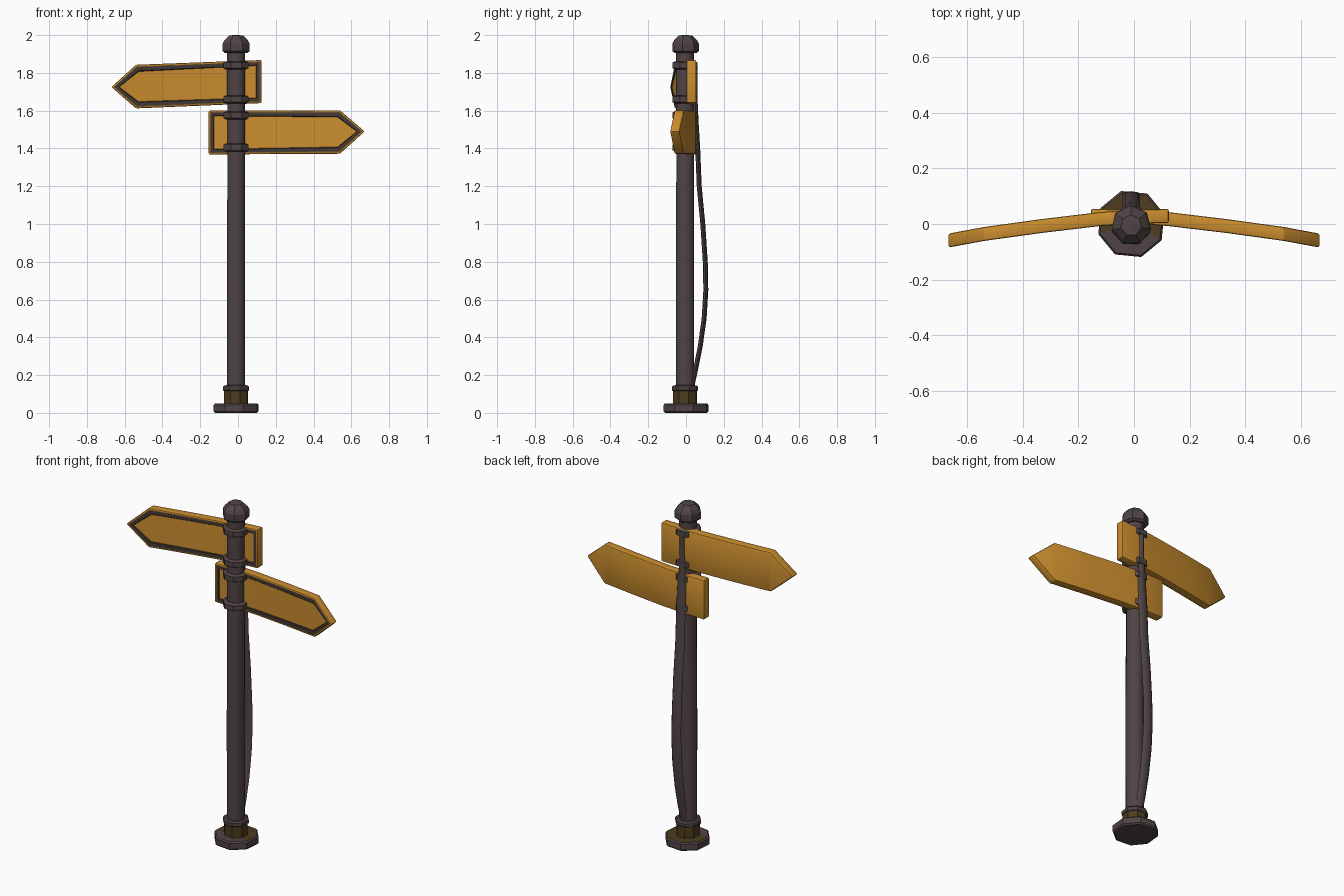
import bpy, bmesh, math
from mathutils import Vector

if "Cube" in bpy.data.objects:
    bpy.data.objects.remove(bpy.data.objects["Cube"])

CX, CY = -0.01, -0.005   # pole axis


def material(name, rgb):
    m = bpy.data.materials.new(name)
    m.diffuse_color = (*rgb, 1)
    m.use_nodes = True
    m.node_tree.nodes["Principled BSDF"].inputs["Base Color"].default_value = m.diffuse_color
    return m


IRON = material("dark iron", (0.082, 0.058, 0.060))
DIRT = material("brown dirt", (0.075, 0.046, 0.014))
OCHRE = material("ochre paint", (0.60, 0.27, 0.028))
WORN = material("worn ochre edge", (0.27, 0.125, 0.022))
FRAME = material("dark frame", (0.055, 0.040, 0.034))


def finish(name, bm, mats, smooth=None):
    bmesh.ops.recalc_face_normals(bm, faces=bm.faces[:])
    me = bpy.data.meshes.new(name)
    bm.to_mesh(me)
    bm.free()
    for m in mats:
        me.materials.append(m)
    ob = bpy.data.objects.new(name, me)
    bpy.context.collection.objects.link(ob)
    if smooth:
        bpy.ops.object.select_all(action='DESELECT')
        ob.select_set(True)
        bpy.context.view_layer.objects.active = ob
        bpy.ops.object.shade_smooth_by_angle(angle=math.radians(smooth))
    return ob


def lathe(name, profile, sides, rot=0.0, mats=(IRON,), rule=None, smooth=None, centre=(CX, CY)):
    """Closed turned solid from (radius, z) pairs; rule(face centre) picks the material."""
    bm = bmesh.new()
    rings = []
    for r, z in profile:
        rings.append([bm.verts.new((centre[0] + r * math.cos(rot + math.tau * i / sides),
                                    centre[1] + r * math.sin(rot + math.tau * i / sides), z))
                      for i in range(sides)])
    for a, b in zip(rings, rings[1:]):
        for i in range(sides):
            j = (i + 1) % sides
            f = bm.faces.new((a[i], a[j], b[j], b[i]))
            if rule:
                f.material_index = rule(f.calc_center_median())
    bm.faces.new(rings[0][::-1])
    bm.faces.new(rings[-1])
    return finish(name, bm, mats, smooth)


def interp(points, t):
    for (t0, v0), (t1, v1) in zip(points, points[1:]):
        if t <= t1:
            return v0 + (v1 - v0) * (t - t0) / (t1 - t0)
    return points[-1][1]


# centre line of a sign seen from above: distance from pole -> y
BEND = [(-0.17, 0.030), (0, 0.026), (0.12, 0.018), (0.33, -0.007), (0.54, -0.036), (0.68, -0.062)]


def sign(name, outline, direction):
    bm = bmesh.new()
    half = 0.025
    front = [bm.verts.new((x, -half, z)) for x, z in outline]
    back = [bm.verts.new((x, half, z)) for x, z in outline]
    bm.faces.new(front)
    bm.faces.new(back[::-1])
    n = len(outline)
    for i in range(n):
        j = (i + 1) % n
        bm.faces.new((front[i], back[i], back[j], front[j]))
    bmesh.ops.recalc_face_normals(bm, faces=bm.faces[:])
    bmesh.ops.bevel(bm, geom=bm.edges[:], offset=0.007, segments=2, profile=0.5, affect='EDGES')
    # border: worn rim, dark frame, slightly sunk panel
    panel = min(bm.faces, key=lambda f: f.calc_center_median().y - f.calc_area())
    panel = max((f for f in bm.faces if f.normal.y < -0.9), key=lambda f: f.calc_area())
    r = bmesh.ops.inset_region(bm, faces=[panel], thickness=0.005)
    for f in r['faces']:
        f.material_index = 1
    r = bmesh.ops.inset_region(bm, faces=[panel], thickness=0.022)
    for f in r['faces']:
        f.material_index = 2
    r = bmesh.ops.inset_region(bm, faces=[panel], thickness=0.004, depth=-0.004)
    for f in r['faces']:
        f.material_index = 2
    # cut and bend forwards
    for t, _ in BEND[1:-1]:
        bmesh.ops.bisect_plane(bm, geom=bm.verts[:] + bm.edges[:] + bm.faces[:],
                               plane_co=(t * direction, 0, 0), plane_no=(1, 0, 0))
    for v in bm.verts:
        v.co.y += interp(BEND, v.co.x * direction)
    finish(name, bm, (OCHRE, WORN, FRAME), 25)


# base plate with dirt on the rear of its top
lathe("base_plate", [(0.115, 0), (0.124, 0.008), (0.124, 0.042), (0.117, 0.05), (0.06, 0.051)],
      8, math.radians(17), (IRON, DIRT),
      lambda c: int(c.z > 0.05 and c.y > -0.03), centre=(CX, 0))

# collar: dirty lower sleeve, iron rim
lathe("collar", [(0.066, 0.045), (0.066, 0.115), (0.072, 0.12), (0.072, 0.138), (0.064, 0.146), (0.04, 0.147)],
      8, math.radians(17), (IRON, DIRT), lambda c: int(c.z < 0.113))

# pole and faceted cap
lathe("pole", [(0.049, 0.1), (0.05, 0.7), (0.048, 1.3), (0.049, 1.93)], 12, math.radians(15), smooth=40)
lathe("pole_cap", [(0.06, 1.905), (0.073, 1.915), (0.073, 1.955), (0.064, 1.972), (0.038, 1.998), (0.012, 2.0)],
      7, math.radians(40))

# direction signs
sign("upper_sign", [(0.125, 1.868), (0.125, 1.64), (-0.54, 1.612), (-0.67, 1.725), (-0.54, 1.843)], -1)
sign("lower_sign", [(-0.155, 1.60), (-0.155, 1.368), (0.54, 1.372), (0.67, 1.49), (0.54, 1.602)], 1)

# clamps that hold the signs to the pole
for i, z in enumerate((1.84, 1.66, 1.575, 1.405)):
    lathe(f"clamp_{i + 1}", [(0.06, z - 0.021), (0.072, z - 0.015), (0.072, z + 0.015), (0.06, z + 0.021)],
          8, math.radians(22.5))

# slack cable behind the pole: (z, back y, half width)
PATH = [(0.12, 0.040, 0.022), (0.22, 0.062, 0.028), (0.35, 0.088, 0.031), (0.5, 0.109, 0.032),
        (0.65, 0.118, 0.032), (0.8, 0.115, 0.031), (1.0, 0.102, 0.031), (1.2, 0.083, 0.031),
        (1.4, 0.075, 0.030), (1.55, 0.066, 0.028), (1.64, 0.062, 0.020), (1.75, 0.062, 0.014),
        (1.85, 0.062, 0.016)]
bm = bmesh.new()
prev = None
for z, y, w in PATH:
    ring = [bm.verts.new((CX + w * math.cos(math.tau * k / 8), y - 0.013 + 0.013 * math.sin(math.tau * k / 8), z))
            for k in range(8)]
    if prev:
        for k in range(8):
            bm.faces.new((prev[k], prev[(k + 1) % 8], ring[(k + 1) % 8], ring[k]))
    else:
        bm.faces.new(ring[::-1])
    prev = ring
bm.faces.new(prev)
finish("cable", bm, (IRON,), 50)
